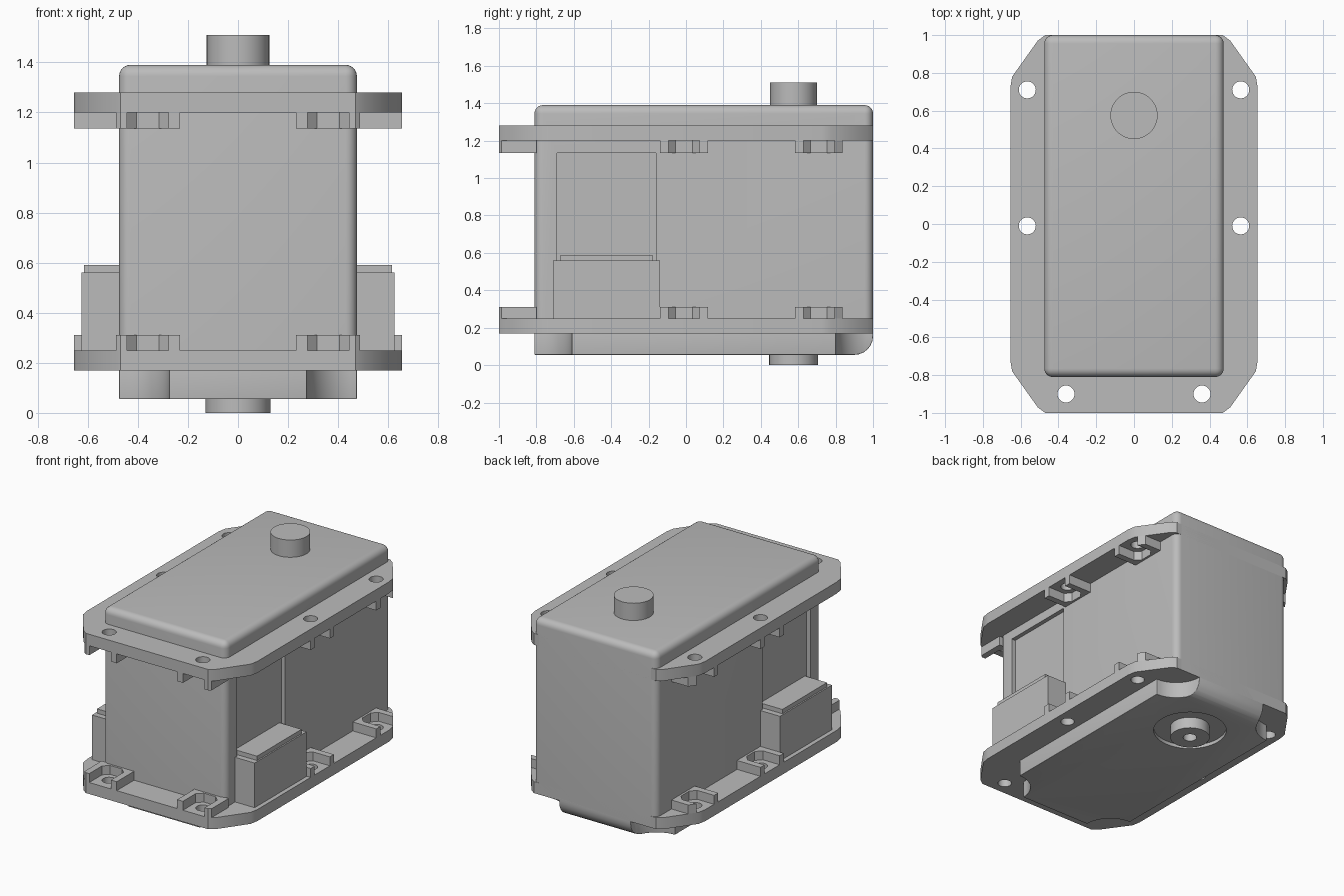
import bpy, bmesh
from math import pi, cos, sin
from mathutils import Matrix

cube = bpy.data.objects.get("Cube")
if cube:
    bpy.data.objects.remove(cube)

grey = bpy.data.materials.new("neutral grey")
grey.use_nodes = True
grey.diffuse_color = (0.5, 0.5, 0.5, 1)
grey.node_tree.nodes["Principled BSDF"].inputs["Base Color"].default_value = (0.5, 0.5, 0.5, 1)


def finish(name, bm):
    bmesh.ops.recalc_face_normals(bm, faces=bm.faces)
    mesh = bpy.data.meshes.new(name)
    bm.to_mesh(mesh)
    bm.free()
    mesh.materials.append(grey)
    ob = bpy.data.objects.new(name, mesh)
    bpy.context.collection.objects.link(ob)
    return ob


def prism(name, points, z0, z1):
    """Extrude a flat outline from z0 to z1."""
    bm = bmesh.new()
    face = bm.faces.new([bm.verts.new((x, y, z0)) for x, y in points])
    ext = bmesh.ops.extrude_face_region(bm, geom=[face])
    verts = [v for v in ext["geom"] if isinstance(v, bmesh.types.BMVert)]
    bmesh.ops.translate(bm, verts=verts, vec=(0, 0, z1 - z0))
    return finish(name, bm)


def box(name, x0, x1, y0, y1, z0, z1):
    return prism(name, [(x0, y0), (x1, y0), (x1, y1), (x0, y1)], z0, z1)


def cylinder(name, x, y, r, z0, z1, n=48):
    ring = [(x + r * cos(2 * pi * i / n), y + r * sin(2 * pi * i / n)) for i in range(n)]
    return prism(name, ring, z0, z1)


def apply(ob, mod):
    bpy.context.view_layer.objects.active = ob
    bpy.ops.object.modifier_apply(modifier=mod.name)


def boolean(ob, tool, operation="DIFFERENCE"):
    mod = ob.modifiers.new("cut", "BOOLEAN")
    mod.operation, mod.solver, mod.object = operation, "EXACT", tool
    apply(ob, mod)
    bpy.data.objects.remove(tool)


def bevel_edges(ob, width, rule, segments=6):
    bm = bmesh.new()
    bm.from_mesh(ob.data)
    edges = [e for e in bm.edges if rule(*[v.co for v in e.verts])]
    bmesh.ops.bevel(bm, geom=edges, offset=width, segments=segments,
                    profile=0.5, affect="EDGES")
    bm.to_mesh(ob.data)
    bm.free()


def smooth(ob):
    bpy.ops.object.select_all(action="DESELECT")
    ob.select_set(True)
    bpy.context.view_layer.objects.active = ob
    bpy.ops.object.shade_smooth_by_angle(angle=0.6)


W, FRONT, BACK = 0.475, -0.81, 1.0
BOSS_Y = 0.575
LOW, HIGH = (0.17, 0.25), (1.20, 1.28)

# Main housing with rounded top and corners, and shallow side recesses
body = box("housing", -W, W, FRONT, BACK, LOW[0], 1.39)
bevel_edges(body, 0.045, lambda a, b: max(a.z, b.z) > 1)
for s in (-1, 1):
    x0, x1 = sorted((s * 0.445, s * 0.6))
    boolean(body, box("recess_cutter", x0, x1, -0.69, -0.16, 0.26, 1.135))
smooth(body)

# Bottom cover with a large back radius and scooped corners
cover = box("bottom_cover", -W, W, FRONT, BACK, 0.055, LOW[0] + 0.02)
bevel_edges(cover, 0.1, lambda a, b: a.y > 0.9 and b.y > 0.9 and max(a.z, b.z) < 0.1)
for x in (-W, W):
    for y in (FRONT, BACK):
        boolean(cover, cylinder("corner_cutter", x, y, 0.2, 0, 0.3))
round_off = cover.modifiers.new("round", "BEVEL")
round_off.width, round_off.segments = 0.035, 4
round_off.limit_method, round_off.angle_limit = "ANGLE", 0.7
apply(cover, round_off)
boolean(cover, cylinder("ring_cutter", 0, BOSS_Y, 0.24, 0, 0.08))
smooth(cover)

# Round bosses on the top and the bottom
top_boss = cylinder("top_boss", 0, BOSS_Y, 0.125, 1.38, 1.51)
bottom_boss = cylinder("bottom_boss", 0, BOSS_Y, 0.13, 0, 0.12)
boolean(bottom_boss, cylinder("bore_cutter", 0, BOSS_Y, 0.045, -0.1, 0.08))
smooth(top_boss)
smooth(bottom_boss)

# Flange outline, mirrored to all four corners
corner = [(0.655, 0.72), (0.645, 0.78), (0.51, 0.97), (0.47, 1.0)]
half = corner + [(-x, y) for x, y in reversed(corner)]
outline = half + [(-x, -y) for x, y in half]

# Screw positions: hole centre, direction of the outside edge
screws = [(s * 0.565, y, s * -pi / 2) for s in (-1, 1) for y in (-0.01, 0.71)]
screws += [(s * 0.36, -0.9, pi) for s in (-1, 1)]

# U-shaped nut pocket, half of it, opening outwards
arm = [(0.128, -0.1), (0.128, 0.1), (0.083, 0.1), (0.083, -0.04), (0.045, -0.075)]
pocket = arm + [(-x, y) for x, y in reversed(arm)]

for label, (z0, z1), lug_z in (("lower", LOW, (0.25, 0.312)), ("upper", HIGH, (1.135, 1.2))):
    flange = prism(label + "_flange", outline, z0, z1)
    for i, (x, y, turn) in enumerate(screws):
        boolean(flange, cylinder("hole_cutter", x, y, 0.045, z0 - 0.1, z1 + 0.1, 32))
        lug = prism(f"{label}_nut_pocket_{i + 1}", pocket, *lug_z)
        lug.data.transform(Matrix.Translation((x, y, 0)) @ Matrix.Rotation(turn, 4, "Z"))
        boolean(lug, prism("trim", outline, 0, 2), "INTERSECT")
    smooth(flange)

# Side connector blocks with a stepped cap
for s, side in ((1, "left"), (-1, "right")):
    for part, x, y0, y1, z0, z1 in (("connector", 0.625, -0.71, -0.14, 0.24, 0.56),
                                    ("connector_cap", 0.615, -0.67, -0.18, 0.55, 0.59)):
        xs = sorted((s * 0.44, s * x))
        box(f"{side}_{part}", *xs, y0, y1, z0, z1)
